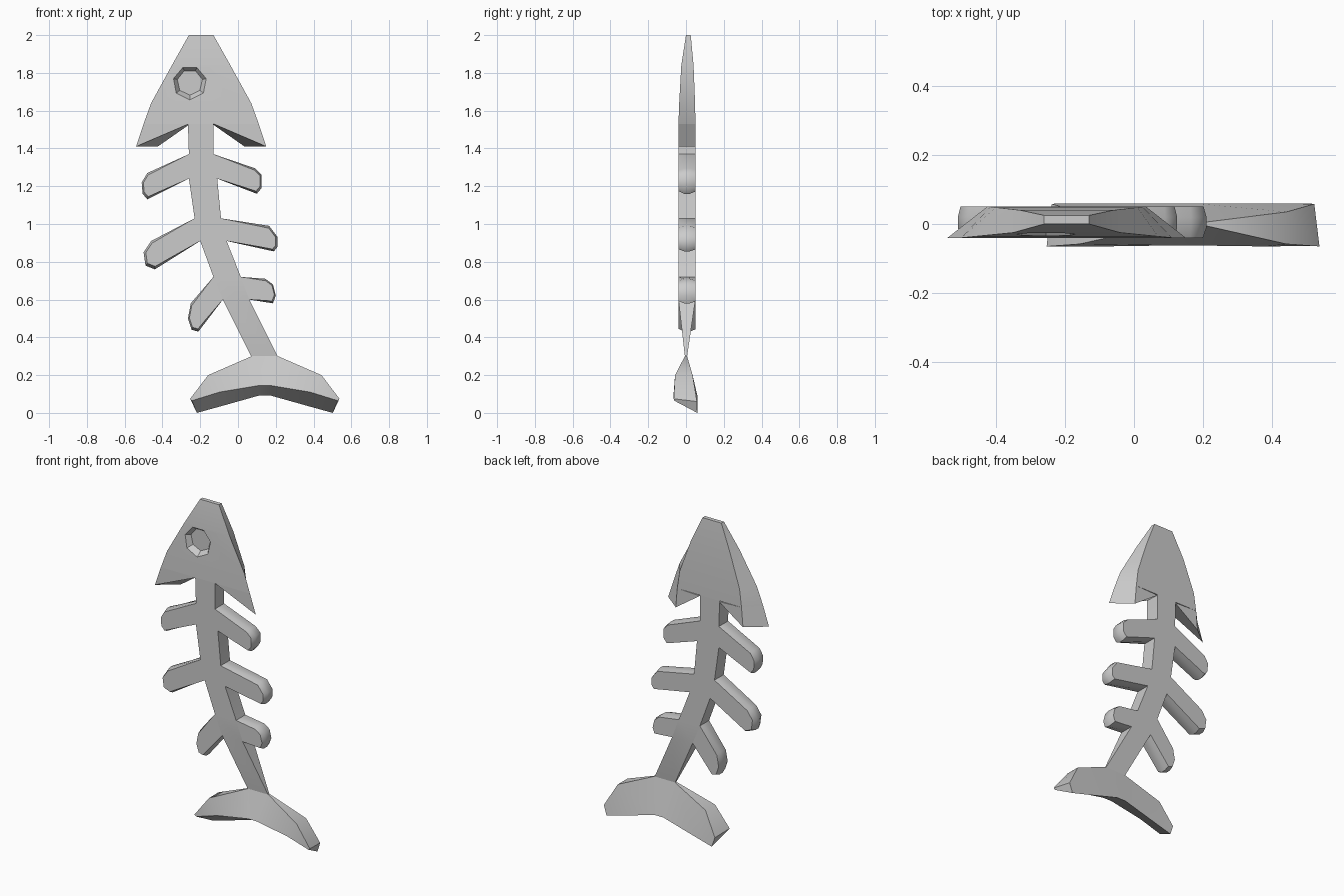
import bpy, bmesh, math

if "Cube" in bpy.data.objects:
    bpy.data.objects.remove(bpy.data.objects["Cube"])

F, B = -0.04, 0.05  # front and back depth of the bones


def finish(name, bm):
    bmesh.ops.remove_doubles(bm, verts=bm.verts, dist=0.0005)
    bmesh.ops.recalc_face_normals(bm, faces=bm.faces)
    mesh = bpy.data.meshes.new(name)
    bm.to_mesh(mesh)
    bm.free()
    ob = bpy.data.objects.new(name, mesh)
    bpy.context.collection.objects.link(ob)
    return ob


def loft(name, rings):
    """Skin closed rings of (x, y, z) points and cap both ends."""
    bm = bmesh.new()
    loops = [[bm.verts.new(p) for p in r] for r in rings]
    for a, b in zip(loops, loops[1:]):
        n = len(a)
        for i in range(n):
            j = (i + 1) % n
            bm.faces.new((a[i], a[j], b[j], b[i]))
    bm.faces.new(loops[0])
    bm.faces.new(loops[-1])
    return finish(name, bm)


def slab(z, x0, x1, f, b, inset=0):
    """Horizontal four-corner section, narrower at the back."""
    return [(x0, f, z), (x1, f, z), (x1 - inset, b, z), (x0 + inset, b, z)]


def smooth(ob, angle):
    bpy.ops.object.select_all(action='DESELECT')
    ob.select_set(True)
    bpy.context.view_layer.objects.active = ob
    bpy.ops.object.shade_smooth_by_angle(angle=math.radians(angle))


# Head
head = loft("head", [
    slab(2.0, -0.26, -0.13, 0.0, 0.025),
    slab(1.84, -0.35, -0.04, -0.025, 0.04, 0.02),
    slab(1.64, -0.46, 0.07, -0.036, 0.048, 0.06),
    slab(1.53, -0.50, 0.11, F, B, 0.085)])

# Eye socket: seven-sided tapered pocket
bpy.ops.mesh.primitive_cone_add(vertices=7, radius1=0.14, radius2=0.068, depth=0.1,
                                location=(-0.255, -0.05, 1.75),
                                rotation=(-math.pi / 2, 0, 0))
cutter = bpy.context.object
cutter.name = "eye_cutter"
cutter.hide_render = True
mod = head.modifiers.new("eye_socket", 'BOOLEAN')
mod.operation = 'DIFFERENCE'
mod.object = cutter
mod.solver = 'EXACT'
bpy.context.view_layer.objects.active = head
bpy.ops.object.modifier_apply(modifier=mod.name)
bpy.data.objects.remove(cutter)
smooth(head, 30)

# Gill points under the head, mirrored about the head's centre line
for side, s in (("left", -1), ("right", 1)):
    c = -0.195
    front = [(c + s * x, F, z) for x, z in ((0.065, 1.53), (0.305, 1.53), (0.345, 1.41))]
    back = [(c + s * x, B, z) for x, z in ((0.065, 1.525), (0.22, 1.53), (0.23, 1.41))]
    smooth(loft("gill_" + side, [front, back]), 30)

# Spine, thinning towards the tail
spine = [(1.53, -0.265, -0.13), (1.37, -0.26, -0.13), (1.24, -0.26, -0.11),
         (1.03, -0.23, -0.09), (0.91, -0.20, -0.06), (0.72, -0.13, 0.015),
         (0.60, -0.08, 0.06)]
rings = [slab(z, a, b, F, B) for z, a, b in spine]
rings.append(slab(0.30, 0.07, 0.21, -0.006, 0.006))
smooth(loft("spine", rings), 35)

# Ribs: outline starts and ends at the spine, with a rounded tip
ribs = {
    "rib_left_1": [(-0.26, 1.37), (-0.48, 1.27), (-0.51, 1.22), (-0.505, 1.16), (-0.48, 1.13), (-0.26, 1.24)],
    "rib_right_1": [(-0.13, 1.37), (0.09, 1.295), (0.125, 1.26), (0.125, 1.19), (0.10, 1.16), (-0.11, 1.24)],
    "rib_left_2": [(-0.23, 1.03), (-0.46, 0.91), (-0.50, 0.85), (-0.49, 0.78), (-0.44, 0.76), (-0.20, 0.91)],
    "rib_right_2": [(-0.09, 1.03), (0.165, 0.99), (0.21, 0.93), (0.21, 0.88), (0.19, 0.855), (-0.06, 0.91)],
    "rib_left_3": [(-0.13, 0.72), (-0.25, 0.58), (-0.265, 0.50), (-0.245, 0.44), (-0.21, 0.43), (-0.08, 0.60)],
    "rib_right_3": [(0.015, 0.72), (0.145, 0.71), (0.185, 0.68), (0.20, 0.62), (0.185, 0.58), (0.06, 0.60)],
}
for name, pts in ribs.items():
    mx = sum(p[0] for p in pts[1:5]) / 4
    mz = sum(p[1] for p in pts[1:5]) / 4
    rx = (pts[0][0] + pts[5][0]) / 2
    rz = (pts[0][1] + pts[5][1]) / 2
    mx, mz = mx + (rx - mx) * 0.15, mz + (rz - mz) * 0.15
    layers = []
    for y, k in ((F, 0.82), (-0.01, 1.0), (0.02, 1.0), (B, 0.85)):
        layers.append([(x, y, z) if i in (0, 5) else
                       (mx + (x - mx) * k, y, mz + (z - mz) * k)
                       for i, (x, z) in enumerate(pts)])
    smooth(loft(name, layers), 50)


# Tail fin: sections (top front, bottom front, bottom back, top back) across x
def fin_half(s):
    c = 0.142
    tip = [(c + s * 0.395, -0.065, 0.075), (c + s * 0.385, -0.063, 0.065),
           (c + s * 0.36, 0.06, 0.0), (c + s * 0.38, 0.058, 0.06)]
    mid = [(c + s * 0.30, -0.058, 0.20), (c + s * 0.24, -0.065, 0.11),
           (c + s * 0.24, 0.06, 0.033), (c + s * 0.30, 0.035, 0.20)]
    root = [(c + s * 0.07, -0.006, 0.30), (c + s * 0.03, -0.062, 0.145),
            (c + s * 0.03, 0.06, 0.092), (c + s * 0.07, 0.006, 0.30)]
    return [tip, mid, root]


smooth(loft("tail_fin", fin_half(-1) + fin_half(1)[::-1]), 40)
